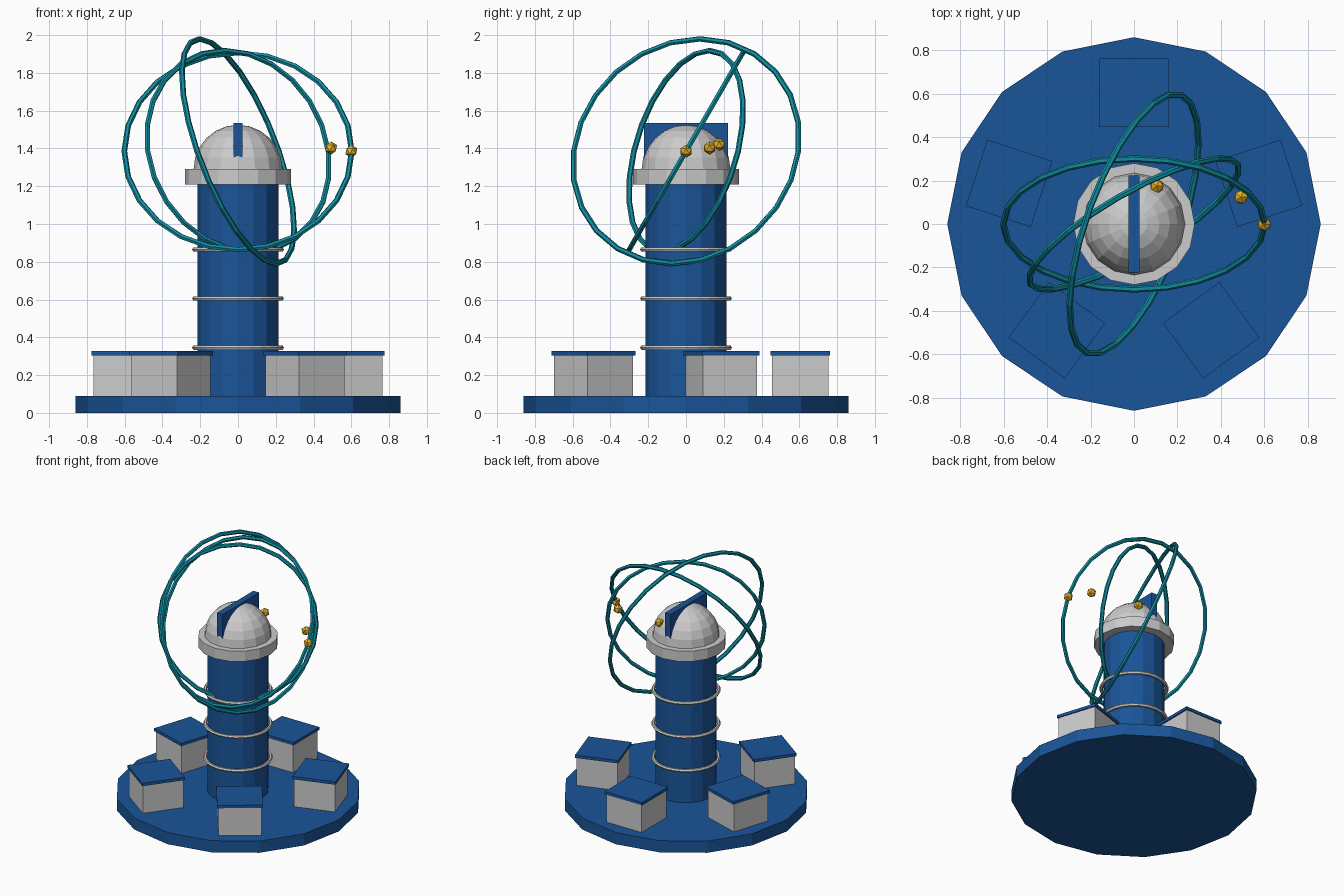
import bpy, bmesh
from math import radians, sin, cos, pi

if "Cube" in bpy.data.objects:
    bpy.data.objects.remove(bpy.data.objects["Cube"])


def material(name, color):
    m = bpy.data.materials.new(name)
    m.diffuse_color = (*color, 1)
    m.use_nodes = True
    m.node_tree.nodes["Principled BSDF"].inputs["Base Color"].default_value = m.diffuse_color
    return m


BLUE = material("blue", (0.01, 0.09, 0.32))
TEAL = material("teal", (0.005, 0.27, 0.36))
GOLD = material("gold", (0.8, 0.45, 0.02))


def finish(name, mat=None):
    ob = bpy.context.object
    ob.name = name
    if mat:
        ob.data.materials.append(mat)
    return ob


def cylinder(name, r, z0, z1, mat=None, sides=16):
    bpy.ops.mesh.primitive_cylinder_add(vertices=sides, radius=r, depth=z1 - z0,
                                        location=(0, 0, (z0 + z1) / 2))
    return finish(name, mat)


def box(name, size, loc, rot=0, mat=None):
    bpy.ops.mesh.primitive_cube_add(size=1, location=loc, rotation=(0, 0, rot))
    bpy.context.object.scale = size
    return finish(name, mat)


def torus(name, R, r, z, rot=(0, 0, 0), mat=None, seg=24):
    bpy.ops.mesh.primitive_torus_add(major_radius=R, minor_radius=r, major_segments=seg,
                                     minor_segments=6, location=(0, 0, z), rotation=rot)
    return finish(name, mat)


# Base, tower and collar
cylinder("base", 0.86, 0, 0.09, BLUE)
cylinder("tower", 0.215, 0.09, 1.21, BLUE)
cylinder("collar", 0.28, 1.21, 1.29)

# Dome: upper half of a sphere
bpy.ops.mesh.primitive_uv_sphere_add(segments=16, ring_count=12, radius=0.235,
                                     location=(0, 0, 1.29))
dome = finish("dome")
bm = bmesh.new()
bm.from_mesh(dome.data)
bmesh.ops.delete(bm, geom=[v for v in bm.verts if v.co.z < -0.001], context='VERTS')
bm.to_mesh(dome.data)
bm.free()

# Dome shutter
box("dome_shutter", (0.05, 0.445, 0.225), (0, 0, 1.4225), mat=BLUE)

# Trim rings on the tower
for i in range(3):
    torus(f"tower_ring_{i}", 0.23, 0.013, 0.345 + 0.26 * i)

# Five huts around the tower
for i in range(5):
    a = pi / 2 + i * 2 * pi / 5
    x, y = 0.605 * cos(a), 0.605 * sin(a)
    box(f"hut_{i}", (0.30, 0.30, 0.215), (x, y, 0.1975), a)
    box(f"hut_roof_{i}", (0.315, 0.32, 0.022), (x, y, 0.316), a, BLUE)

# Orbit rings: radius, tilt, turn
for i, (R, tilt, turn) in enumerate([(0.602, 60, 0), (0.552, 75, 30), (0.633, 70, 70)]):
    torus(f"orbit_ring_{i}", R, 0.015, 1.385, (radians(tilt), 0, radians(turn)), TEAL)

# Orbit beads
for i, loc in enumerate([(0.6, 0, 1.385), (0.493, 0.125, 1.402), (0.105, 0.175, 1.42)]):
    bpy.ops.mesh.primitive_ico_sphere_add(subdivisions=1, radius=0.035, location=loc)
    finish(f"orbit_bead_{i}", GOLD)
